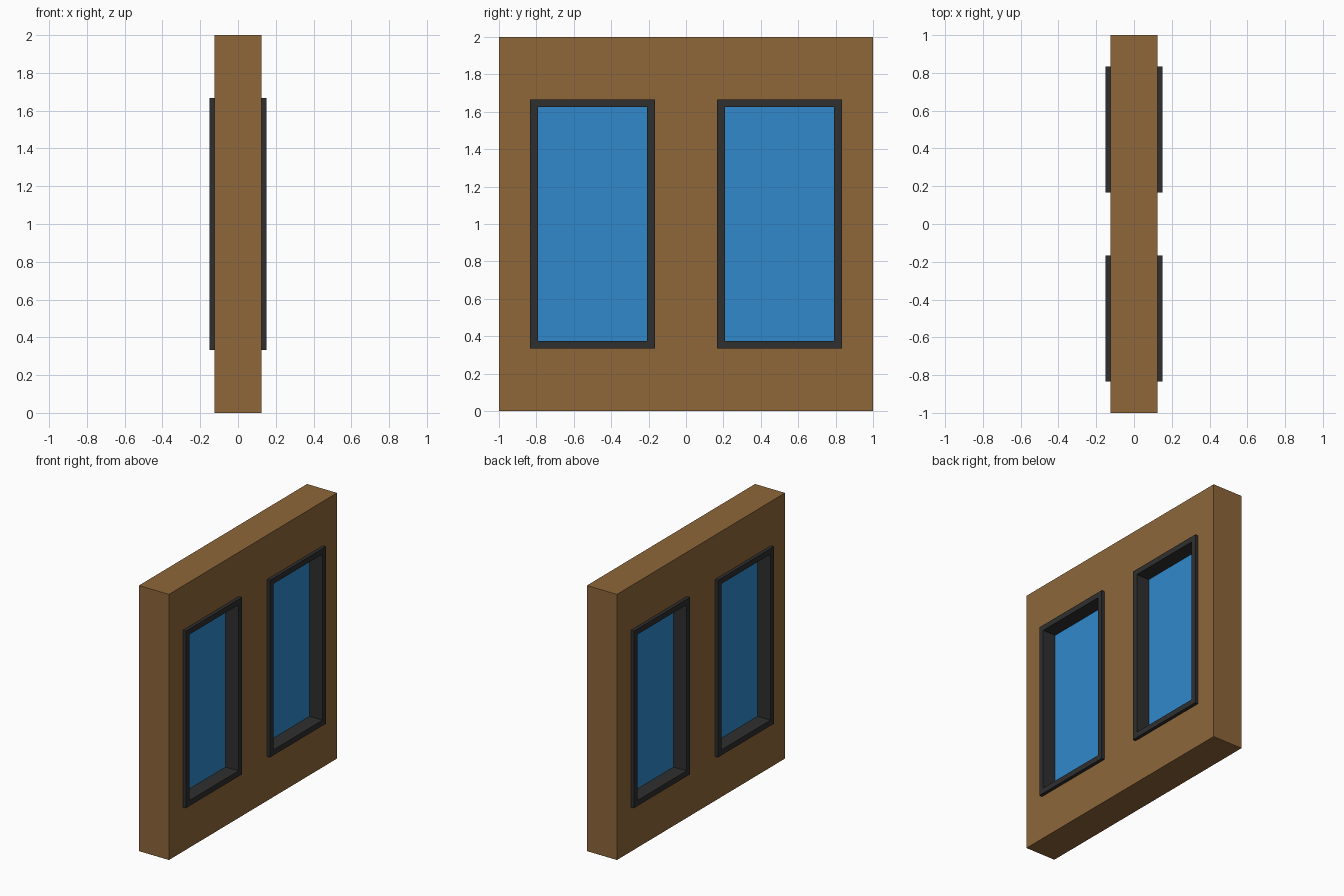
import bpy, bmesh

if "Cube" in bpy.data.objects:
    bpy.data.objects.remove(bpy.data.objects["Cube"])

# Main sizes
WALL_T, FRAME_T, GLASS_T = 0.25, 0.30, 0.084
WIN_W, WIN_H, BORDER = 0.667, 1.333, 0.0417
CENTRE_Z = 1.0


def material(name, rgb):
    m = bpy.data.materials.new(name)
    m.diffuse_color = (*rgb, 1)
    m.use_nodes = True
    m.node_tree.nodes["Principled BSDF"].inputs["Base Color"].default_value = m.diffuse_color
    return m


wood = material("wood", (0.27, 0.135, 0.042))
dark = material("dark_frame", (0.028, 0.028, 0.028))
blue = material("blue_glass", (0.03, 0.25, 0.60))


def add_object(name, bm, mat=None):
    bmesh.ops.recalc_face_normals(bm, faces=bm.faces)
    mesh = bpy.data.meshes.new(name)
    bm.to_mesh(mesh)
    bm.free()
    if mat:
        mesh.materials.append(mat)
    ob = bpy.data.objects.new(name, mesh)
    bpy.context.collection.objects.link(ob)
    return ob


def box(name, size, centre, mat=None):
    bm = bmesh.new()
    bmesh.ops.create_cube(bm, size=1)
    bmesh.ops.scale(bm, vec=size, verts=bm.verts)
    bmesh.ops.translate(bm, vec=centre, verts=bm.verts)
    return add_object(name, bm, mat)


def ring(name, y, mat):
    """Rectangular tube along x: four mitred sides."""
    bm = bmesh.new()
    loops = []
    for x, inset in ((1, 0), (1, BORDER), (-1, BORDER), (-1, 0)):
        w, h = WIN_W / 2 - inset, WIN_H / 2 - inset
        loops.append([bm.verts.new((x * FRAME_T / 2, y + sy * w, CENTRE_Z + sz * h))
                      for sy, sz in ((-1, -1), (1, -1), (1, 1), (-1, 1))])
    for i in range(4):
        a, b = loops[i], loops[(i + 1) % 4]
        for j in range(4):
            k = (j + 1) % 4
            bm.faces.new((a[j], a[k], b[k], b[j]))
    return add_object(name, bm, mat)


# Wall panel
wall = box("wall", (WALL_T, 2, 2), (0, 0, CENTRE_Z), wood)

# Two windows: opening, frame and glass pane
for side, y in (("left", -0.5), ("right", 0.5)):
    cutter = box(f"{side}_opening_cutter",
                 (1, WIN_W - BORDER, WIN_H - BORDER), (0, y, CENTRE_Z))
    cutter.hide_render = True
    cutter.hide_viewport = True
    cut = wall.modifiers.new(f"{side}_opening", 'BOOLEAN')
    cut.operation = 'DIFFERENCE'
    cut.solver = 'EXACT'
    cut.object = cutter
    ring(f"{side}_window_frame", y, dark)
    box(f"{side}_window_glass",
        (GLASS_T, WIN_W - BORDER, WIN_H - BORDER), (0, y, CENTRE_Z), blue)
